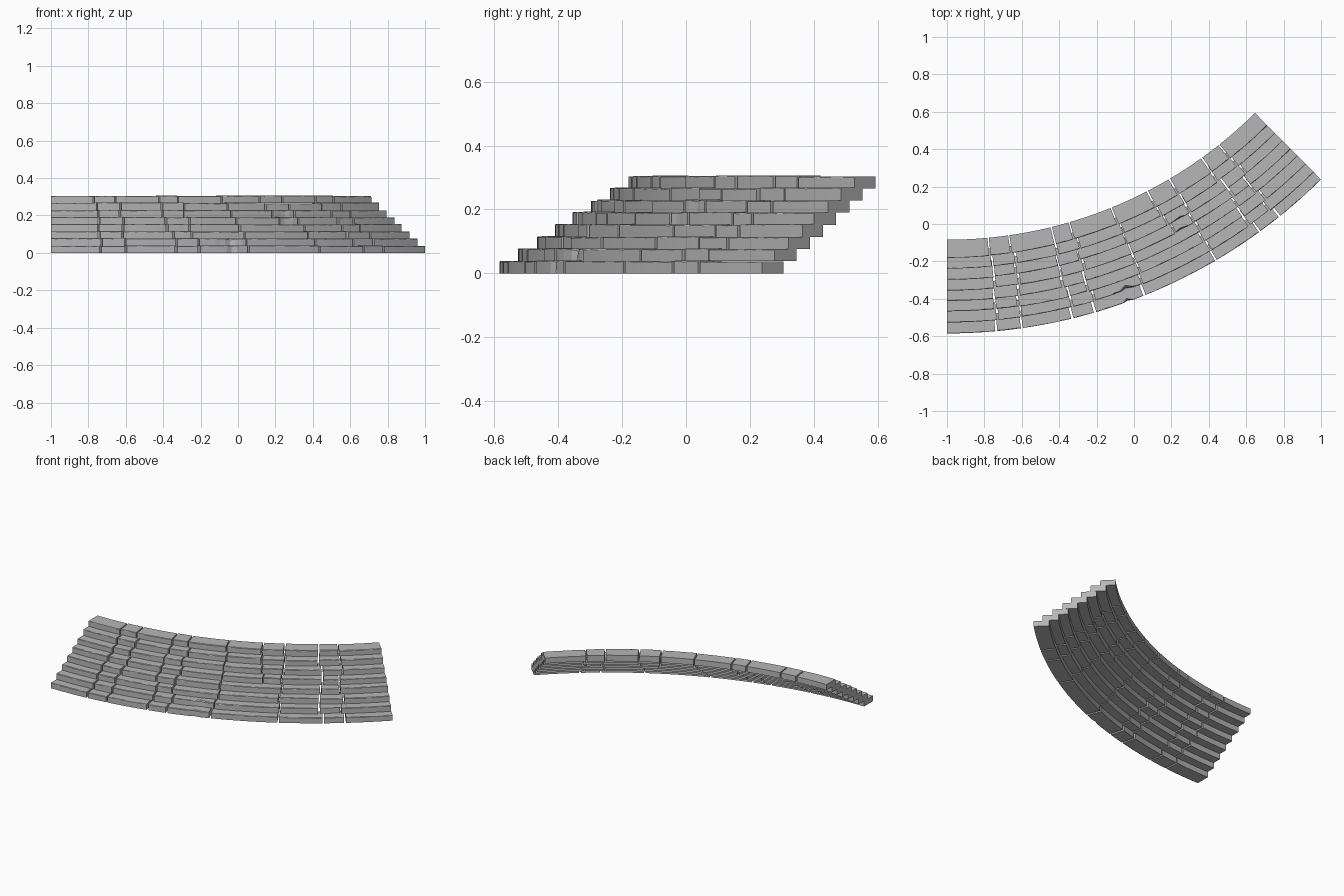
import bpy, bmesh, math, random

random.seed(4)
cube = bpy.data.objects.get("Cube")
if cube:
    bpy.data.objects.remove(cube, do_unlink=True)

STEPS, RISE, TREAD, DEPTH = 8, 0.038, 0.058, 0.095
OUTER, CENTRE_X, CENTRE_Y, SWEEP = 2.84, -1.0, 2.255, 44.75
JOINTS = [5.5, 8.35, 13.7, 16.4, 22.1, 30.5, 35.8, 38.6]
# Broken front edges: step, angle, half width, depth
CHIPS = [(0, 20.0, 0.35, 0.02), (1, 20.3, 0.8, 0.028), (1, 19.3, 0.4, 0.018),
         (4, 28.8, 0.9, 0.012), (5, 29.2, 0.7, 0.012)]

stone = bpy.data.materials.new("grey stone")
stone.use_nodes = True
grey = (0.47, 0.47, 0.47, 1)
stone.diffuse_color = grey
stone.node_tree.nodes["Principled BSDF"].inputs["Base Color"].default_value = grey


def polar(radius, angle, z):
    a = math.radians(angle)
    return (CENTRE_X + radius * math.sin(a), CENTRE_Y - radius * math.cos(a), z)


def chip_depth(step, angle):
    return sum(d * max(0, 1 - abs(angle - a) / w)
               for s, a, w, d in CHIPS if s == step)


def add_block(bm, step, start, end):
    """Sweep a worn, rectangular stone section along part of the arc."""
    front = OUTER - TREAD * step
    if 0 < step:
        front += random.uniform(-0.004, 0.003)
    back = OUTER - TREAD * step - DEPTH
    low = RISE * step
    top = low + RISE + random.uniform(-0.001, 0.003)
    count = max(3, round((end - start) / 0.6))
    rings = []
    for i in range(count + 1):
        angle = start + (end - start) * i / count
        chip = chip_depth(step, angle)
        wear = random.uniform(0.001, 0.004)
        drop = random.uniform(0.001, 0.004)
        section = [(back, low), (front - chip * 0.4, low),
                   (front - chip * 0.7, top - drop - chip * 0.3),
                   (front - wear - chip, top - chip * 0.1), (back, top)]
        rings.append([bm.verts.new(polar(r, angle, z)) for r, z in section])
    n = len(rings[0])
    for a, b in zip(rings, rings[1:]):
        for j in range(n):
            k = (j + 1) % n
            bm.faces.new((a[j], a[k], b[k], b[j]))
    bm.faces.new(rings[0])
    bm.faces.new(rings[-1])


# Each step is a course of separate stones with narrow open joints
for step in range(STEPS):
    joints = [j + random.uniform(-0.3, 0.3) for j in JOINTS]
    if step > 3:
        joints.append(27.6 + random.uniform(-0.4, 0.4))
    edges = [0] + sorted(joints) + [SWEEP]
    bm = bmesh.new()
    for start, end in zip(edges, edges[1:]):
        gap = random.uniform(0.06, 0.14)
        add_block(bm, step, start + (gap if start else 0),
                  end - (gap if end < SWEEP else 0))
    bmesh.ops.recalc_face_normals(bm, faces=bm.faces)
    mesh = bpy.data.meshes.new(f"step_{step + 1}")
    bm.to_mesh(mesh)
    bm.free()
    mesh.materials.append(stone)
    bpy.context.collection.objects.link(bpy.data.objects.new(mesh.name, mesh))
